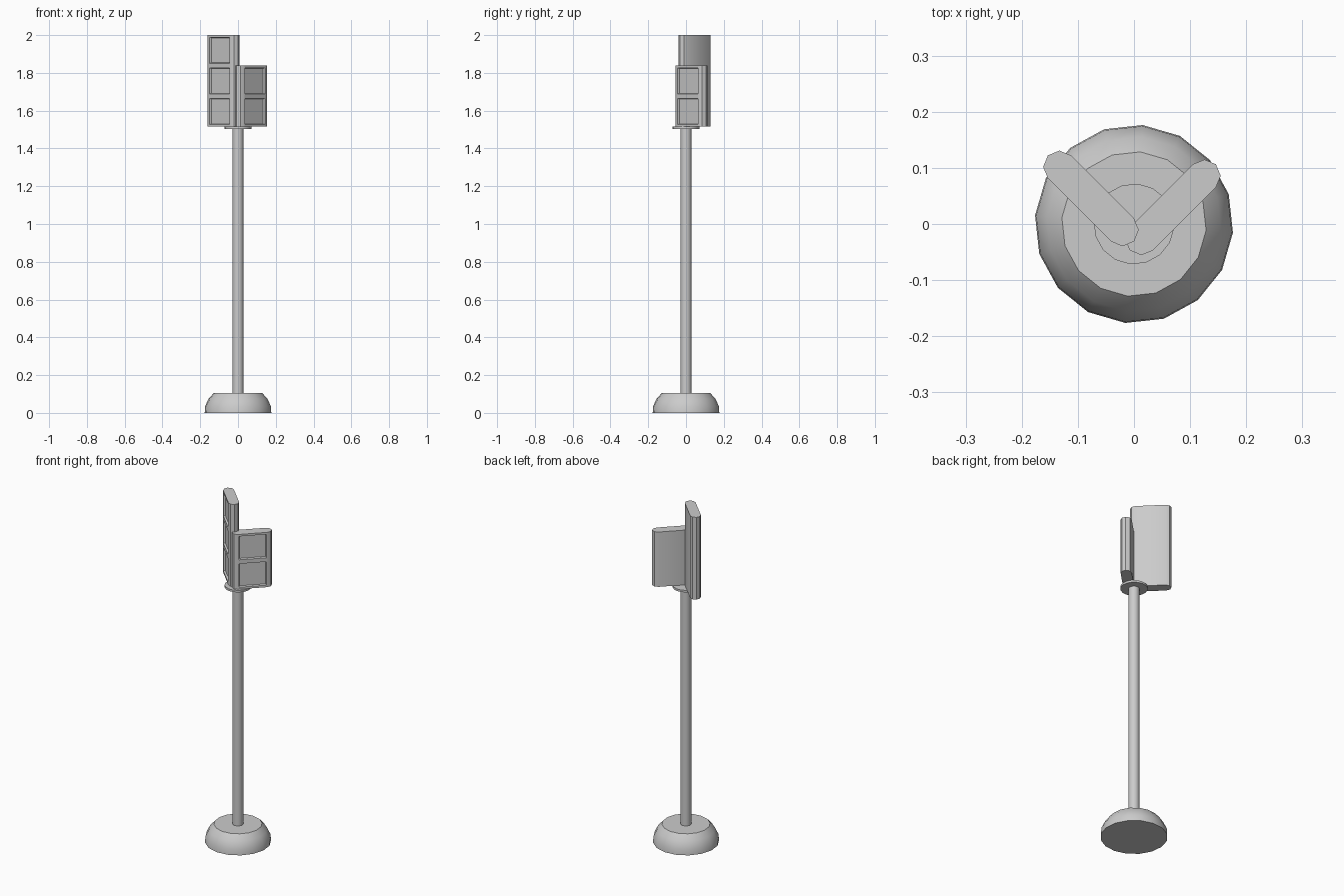
import bpy, bmesh
from math import sin, cos, pi, radians
from mathutils import Matrix, Vector

if "Cube" in bpy.data.objects:
    bpy.data.objects.remove(bpy.data.objects["Cube"])

SIDES = 16
TURN = radians(-5)


def finish(name, bm, angle):
    bmesh.ops.recalc_face_normals(bm, faces=bm.faces)
    mesh = bpy.data.meshes.new(name)
    bm.to_mesh(mesh)
    bm.free()
    ob = bpy.data.objects.new(name, mesh)
    bpy.context.collection.objects.link(ob)
    bpy.ops.object.select_all(action='DESELECT')
    ob.select_set(True)
    bpy.context.view_layer.objects.active = ob
    bpy.ops.object.shade_smooth_by_angle(angle=radians(angle))
    return ob


def lathe(name, profile):
    """Closed round part from (radius, height) points, bottom to top."""
    bm = bmesh.new()
    rings = [[bm.verts.new((r * cos(TURN + 2 * pi * i / SIDES),
                            r * sin(TURN + 2 * pi * i / SIDES), z))
              for i in range(SIDES)] for r, z in profile]
    for a, b in zip(rings, rings[1:]):
        for i in range(SIDES):
            j = (i + 1) % SIDES
            bm.faces.new((a[i], a[j], b[j], b[i]))
    bm.faces.new(rings[0][::-1])
    bm.faces.new(rings[-1])
    return finish(name, bm, 35)


def lamp_box(name, lamps, yaw, along, out):
    """Round-ended case facing local -y, with recessed lamp windows."""
    r, half, z0, pitch = 0.029, 0.0795, 1.515, 0.1617
    win_w, win_h = 0.075, 0.069
    z1 = z0 + lamps * pitch
    bm = bmesh.new()
    outline = [(half + r * cos(a), r * sin(a)) for a in
               [-pi / 2 + i * pi / 4 for i in range(5)]]
    outline += [(-x, -y) for x, y in outline]
    bottom = bm.faces.new([bm.verts.new((x, y, z0)) for x, y in outline])
    top = bmesh.ops.extrude_face_region(bm, geom=[bottom], use_keep_orig=True)
    bmesh.ops.translate(bm, vec=(0, 0, z1 - z0),
                        verts=[v for v in top['geom'] if isinstance(v, bmesh.types.BMVert)])
    bmesh.ops.recalc_face_normals(bm, faces=bm.faces)
    # cut lines around the windows on the front face
    mids = [z0 + (i + 0.5) * pitch for i in range(lamps)]

    def cut(co, no):
        front = [f for f in bm.faces if f.normal.y < -0.99]
        edges = {e for f in front for e in f.edges}
        bmesh.ops.bisect_plane(bm, geom=front + list(edges), plane_co=co, plane_no=no)
        bm.normal_update()

    for z in mids:
        for s in (-1, 1):
            cut((0, 0, z + s * win_h), (0, 0, 1))
    for s in (-1, 1):
        cut((s * win_w, 0, 0), (1, 0, 0))
    panes = [f for f in bm.faces if f.normal.y < -0.99
             and abs(f.calc_center_median().x) < 0.01
             and any(abs(f.calc_center_median().z - z) < 0.01 for z in mids)]
    bmesh.ops.inset_individual(bm, faces=panes, thickness=0.005, depth=-0.01)
    # turn the case and shift it along and out from the pole
    turn = Matrix.Rotation(radians(yaw), 4, 'Z')
    shift = turn @ Vector((along, -out, 0))
    bm.transform(Matrix.Translation(shift) @ turn)
    return finish(name, bm, 30)


# weighted foot, pole and mounting disc
lathe("base", [(0.177, 0), (0.175, 0.035), (0.156, 0.075), (0.129, 0.105)])
lathe("pole", [(0.029, 0.10), (0.029, 1.508)])
lathe("mount_disc", [(0.072, 1.503), (0.072, 1.515)])

# two signal cases set at right angles
lamp_box("three_lamp_case", 3, -45, -0.0865, 0.022)
lamp_box("two_lamp_case", 2, 45, 0.07, 0.028)
